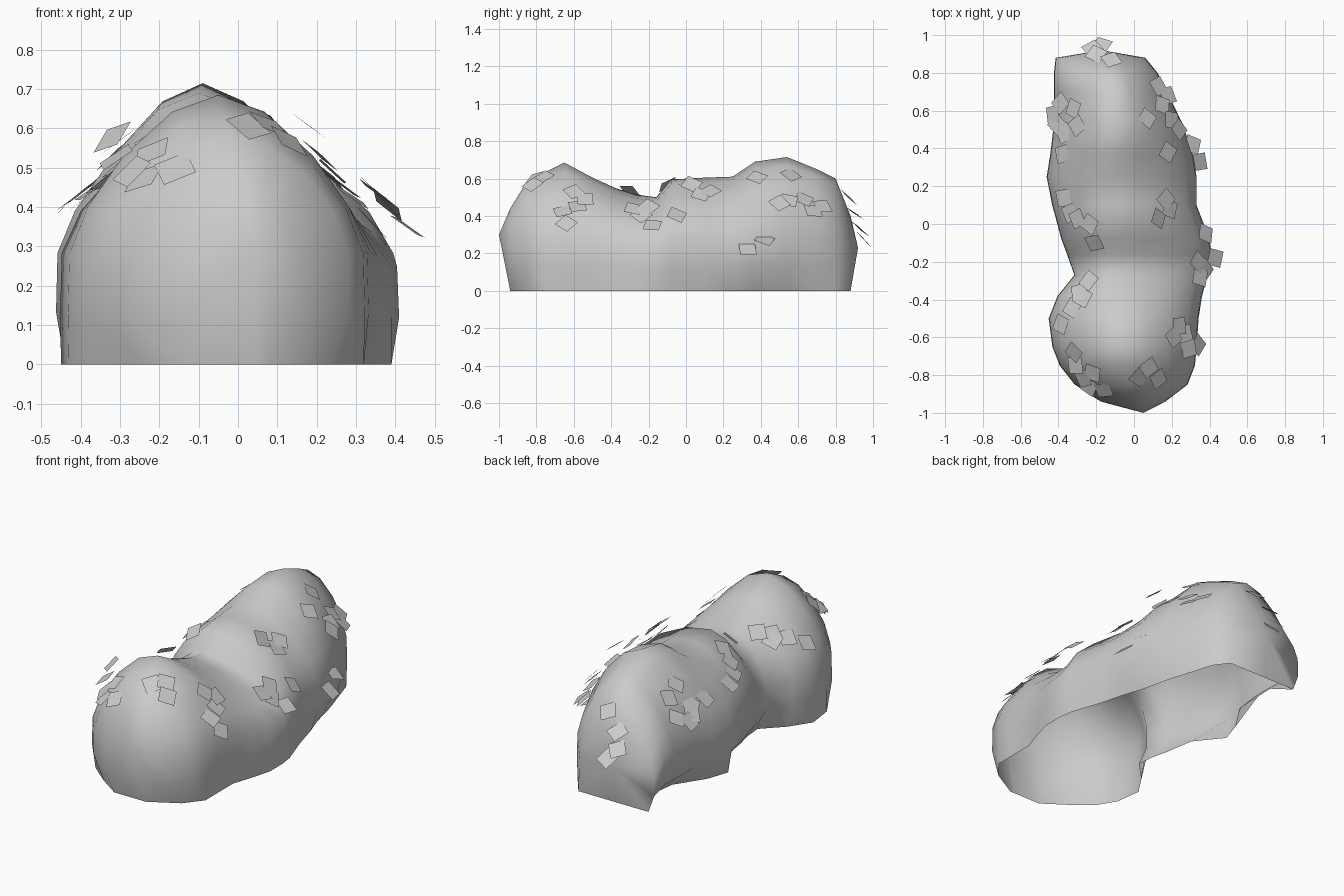
import bpy, bmesh, math, random
from mathutils import Vector
from mathutils.bvhtree import BVHTree

random.seed(4)
old = bpy.data.objects.get("Cube")
if old:
    bpy.data.objects.remove(old)

grey = bpy.data.materials.new("soft grey")
grey.use_nodes = True
colour = (0.6, 0.6, 0.6, 1)
grey.diffuse_color = colour
grey.node_tree.nodes["Principled BSDF"].inputs["Base Color"].default_value = colour


def make_object(name, bm):
    mesh = bpy.data.meshes.new(name)
    bm.to_mesh(mesh)
    mesh.materials.append(grey)
    obj = bpy.data.objects.new(name, mesh)
    bpy.context.collection.objects.link(obj)
    return obj


# Half cross-section of the mound above its foot: sideways share, height share
half = [(.98, .18), (.97, .4), (.85, .575), (.62, .765), (.3, .935)]
arch = [(-s, h) for s, h in half] + [(0, 1)] + [(s, h) for s, h in reversed(half)]

# Stations along the mound:
# y, side at -x, side at +x, ridge x, ridge height, foot at -x, foot at +x
stations = [
    (-.94, -.18, .17, .02, .44, -.12, .08),
    (-.85, -.32, .29, -.02, .585, -.25, .24),
    (-.75, -.4, .33, -.04, .635, -.37, .32),
    (-.65, -.44, .34, -.05, .685, -.43, .32),
    (-.5, -.46, .35, -.06, .605, -.45, .32),
    (-.38, -.41, .37, -.1, .55, -.37, .36),
    (-.27, -.32, .4, -.1, .515, -.26, .39),
    (-.16, -.36, .42, -.1, .5, -.27, .39),
    (-.08, -.39, .41, -.1, .595, -.29, .38),
    (.1, -.44, .34, -.1, .605, -.32, .32),
    (.25, -.47, .34, -.1, .61, -.44, .28),
    (.37, -.45, .32, -.1, .69, -.4, .24),
    (.54, -.43, .26, -.09, .715, -.29, .2),
    (.7, -.43, .18, -.1, .65, -.27, .15),
    (.8, -.43, .13, -.12, .6, -.27, .12),
    (.88, -.42, .06, -.16, .4, -.38, .06)]

# Open-bottomed mound lofted through the stations, fuller where it is low
bm = bmesh.new()
rows = []
for y, left, right, ridge, top, foot_l, foot_r in stations:
    full = max(0, min(.4, (.7 - top) * 3))
    row = [bm.verts.new((foot_l, y, 0))]
    for s, h in arch:
        x = ridge + s * (right - ridge if s > 0 else ridge - left)
        row.append(bm.verts.new((x, y, h * (1 + full * (1 - h)) * top)))
    row.append(bm.verts.new((foot_r, y, 0)))
    rows.append(row)
for a, b in zip(rows, rows[1:]):
    for i in range(len(a) - 1):
        bm.faces.new((a[i], a[i + 1], b[i + 1], b[i]))
# Rounded ends, fanned to a bulging point
for row, tip in ((rows[0], (.05, -1, .3)), (rows[-1][::-1], (-.17, .92, .23))):
    point = bm.verts.new(tip)
    foot = bm.verts.new((tip[0], row[0].co.y, 0))
    loop = [foot] + row + [foot]
    for a, b in zip(loop, loop[1:]):
        bm.faces.new((point, b, a))
bmesh.ops.recalc_face_normals(bm, faces=bm.faces)
crown = max(bm.faces, key=lambda f: f.calc_center_median().z)
if crown.normal.z < 0:
    bmesh.ops.reverse_faces(bm, faces=bm.faces)
tree = BVHTree.FromBMesh(bm)
mound = make_object("bush_mound", bm)
bm.free()
bpy.ops.object.select_all(action="DESELECT")
mound.select_set(True)
bpy.context.view_layer.objects.active = mound
bpy.ops.object.shade_smooth_by_angle(angle=math.radians(75))

# Leaf clusters: height of the first leaf, fall per unit in x and y, x, y spots
clusters = {
    "back": (.5, 0, 2.8, [(-.12, .87), (-.22, .93), (-.17, .95), (-.2, .9)]),
    "back_right": (.54, -.8, 0, [(-.27, .52), (-.39, .64), (-.43, .58), (-.3, .61),
                                 (-.41, .53), (-.37, .48), (-.38, .37)]),
    "middle_right": (.55, -.9, 0, [(-.23, 0), (-.36, .14), (-.33, .06),
                                   (-.29, .03), (-.21, -.1)]),
    "front_right": (.5, -1.1, 0, [(-.27, -.39), (-.24, -.3), (-.29, -.36),
                                  (-.31, -.45), (-.36, -.53)]),
    "front_corner": (.54, -.5, -.8, [(-.22, -.79), (-.32, -.68), (-.31, -.75),
                                     (-.27, -.82), (-.16, -.88), (-.24, -.86)]),
    "front": (.61, 0, -.7, [(.08, -.76), (.13, -.82), (.02, -.8)]),
    "front_left": (.53, 1.3, 0, [(.21, -.6), (.24, -.54), (.29, -.66),
                                 (.34, -.64), (.27, -.58)]),
    "middle_left": (.45, 1.1, 0, [(.34, -.2), (.38, -.05), (.38, -.24),
                                  (.43, -.18), (.35, -.28)]),
    "saddle_left": (.57, .9, 0, [(.13, .03), (.17, .13), (.19, .08)]),
    "back_left": (.62, 1.1, .6, [(.07, .56), (.13, .73), (.18, .68), (.15, .63),
                                 (.2, .55), (.24, .5), (.18, .38)]),
    "side_left": (.22, 0, -.6, [(.35, .33), (.31, .42)])}

for name, (height, fall_x, fall_y, spots) in clusters.items():
    bm = bmesh.new()
    for x, y in spots:
        z = height - fall_x * (x - spots[0][0]) - fall_y * (y - spots[0][1])
        spot = Vector((x, y, z))
        near, normal, _, _ = tree.find_nearest(spot)
        # Sunken leaves are lifted back onto the mound
        if (spot - near).dot(normal) < .01:
            spot = near + normal * .015
        # Each leaf is a small square card sloping outward
        n = Vector((normal.x, normal.y, 0)).normalized()
        n.z = random.uniform(.9, 1.5)
        u = n.orthogonal().normalized()
        v = n.normalized().cross(u)
        turn = random.uniform(0, math.pi)
        corners = []
        for k in range(4):
            ang = turn + k * math.pi / 2
            corners.append(bm.verts.new(
                spot + (u * math.cos(ang) + v * math.sin(ang)) * .062))
        bm.faces.new(corners)
    make_object("leaves_" + name, bm)
    bm.free()
